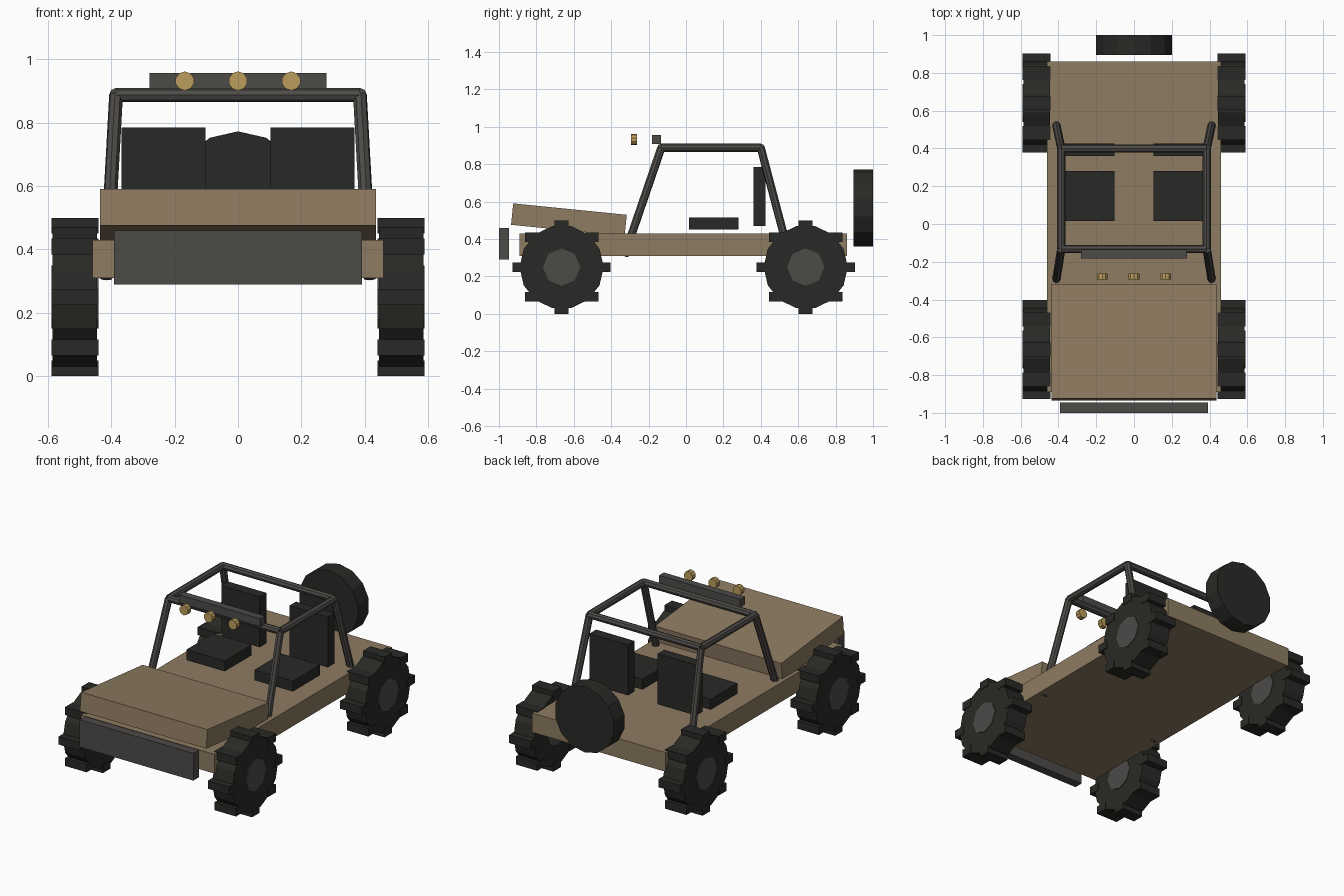
import bpy, bmesh, math
from mathutils import Vector, Matrix

if "Cube" in bpy.data.objects:
    bpy.data.objects.remove(bpy.data.objects["Cube"])


def mat(name, rgb):
    m = bpy.data.materials.new(name)
    m.diffuse_color = (*rgb, 1)
    m.use_nodes = True
    m.node_tree.nodes["Principled BSDF"].inputs["Base Color"].default_value = m.diffuse_color
    return m


TAN = mat("tan_paint", (0.27, 0.20, 0.12))
RUBBER = mat("black_rubber", (0.022, 0.022, 0.019))
METAL = mat("dark_metal", (0.075, 0.07, 0.064))
AMBER = mat("amber_glass", (0.50, 0.34, 0.11))


def finish(name, bm, material):
    me = bpy.data.meshes.new(name)
    bm.to_mesh(me)
    bm.free()
    me.materials.append(material)
    ob = bpy.data.objects.new(name, me)
    bpy.context.collection.objects.link(ob)
    return ob


def add_box(bm, centre, size, tilt=0):
    m = (Matrix.Translation(centre) @ Matrix.Rotation(tilt, 4, 'X')
         @ Matrix.Diagonal((*size, 1)))
    bmesh.ops.create_cube(bm, size=1, matrix=m)


def box(name, centre, size, material, tilt=0):
    bm = bmesh.new()
    add_box(bm, centre, size, tilt)
    return finish(name, bm, material)


def add_rod(bm, a, b, radius, sides):
    a, b = Vector(a), Vector(b)
    d = b - a
    if abs(d.y) < 1e-6 and abs(d.z) < 1e-6:
        rot = Matrix.Rotation(math.pi / 2, 4, 'Y')
    elif abs(d.x) < 1e-6 and abs(d.z) < 1e-6:
        rot = Matrix.Rotation(math.pi / 2, 4, 'X')
    else:
        rot = d.to_track_quat('Z', 'Y').to_matrix().to_4x4()
    bmesh.ops.create_cone(bm, cap_ends=True, segments=sides, radius1=radius,
                          radius2=radius, depth=d.length,
                          matrix=Matrix.Translation((a + b) / 2) @ rot)


def rod(name, a, b, radius, sides, material):
    bm = bmesh.new()
    add_rod(bm, a, b, radius, sides)
    return finish(name, bm, material)


# Body
box("chassis", (0, -0.015, 0.37), (0.92, 1.75, 0.12), TAN)
box("hood", (0, -0.626, 0.503), (0.872, 0.61, 0.115), TAN, tilt=-0.1)
box("front_bumper", (0, -0.973, 0.375), (0.784, 0.054, 0.17), METAL)

# Wheels: tyre with eight upright lugs, plus hub
for side, sx in (("left", -1), ("right", 1)):
    for end, y in (("front", -0.665), ("rear", 0.64)):
        x, z = sx * 0.515, 0.25
        bm = bmesh.new()
        add_rod(bm, (x - 0.07, y, z), (x + 0.07, y, z), 0.225, 14)
        for i in range(8):
            t = i * math.pi / 4
            add_box(bm, (x, y + 0.225 * math.cos(t), z + 0.225 * math.sin(t)),
                    (0.148, 0.075, 0.05))
        finish(f"{end}_{side}_tyre", bm, RUBBER)
        rod(f"{end}_{side}_hub", (x - 0.074, y, z), (x + 0.074, y, z),
            0.1, 8, METAL)

# Seats
for side, sx in (("left", -1), ("right", 1)):
    box(f"{side}_seat_cushion", (sx * 0.235, 0.149, 0.483),
        (0.265, 0.265, 0.065), RUBBER)
    box(f"{side}_seat_back", (sx * 0.235, 0.393, 0.627),
        (0.265, 0.065, 0.315), RUBBER)

# Roll cage
bm = bmesh.new()
R, TOP, YF, YR, X = 0.022, 0.888, -0.132, 0.40, 0.385
for sx in (-1, 1):
    add_rod(bm, (sx * 0.417, -0.33, 0.31), (sx * X, YF, TOP), R, 8)
    add_rod(bm, (sx * 0.417, 0.55, 0.32), (sx * X, YR, TOP), R, 8)
    add_rod(bm, (sx * X, YF, TOP), (sx * X, YR, TOP), R, 8)
for y in (YF, YR):
    add_rod(bm, (-X, y, TOP), (X, y, TOP), R, 8)
finish("roll_cage", bm, METAL)

# Roof light bar and lamps
box("light_bar", (0, -0.158, 0.932), (0.56, 0.047, 0.05), METAL)
for i in (-1, 0, 1):
    rod(f"roof_lamp_{i + 2}", (i * 0.168, -0.295, 0.932),
        (i * 0.168, -0.262, 0.932), 0.03, 10, AMBER)

# Spare wheel
rod("spare_wheel", (0, 0.895, 0.567), (0, 1.0, 0.567), 0.206, 14, RUBBER)
